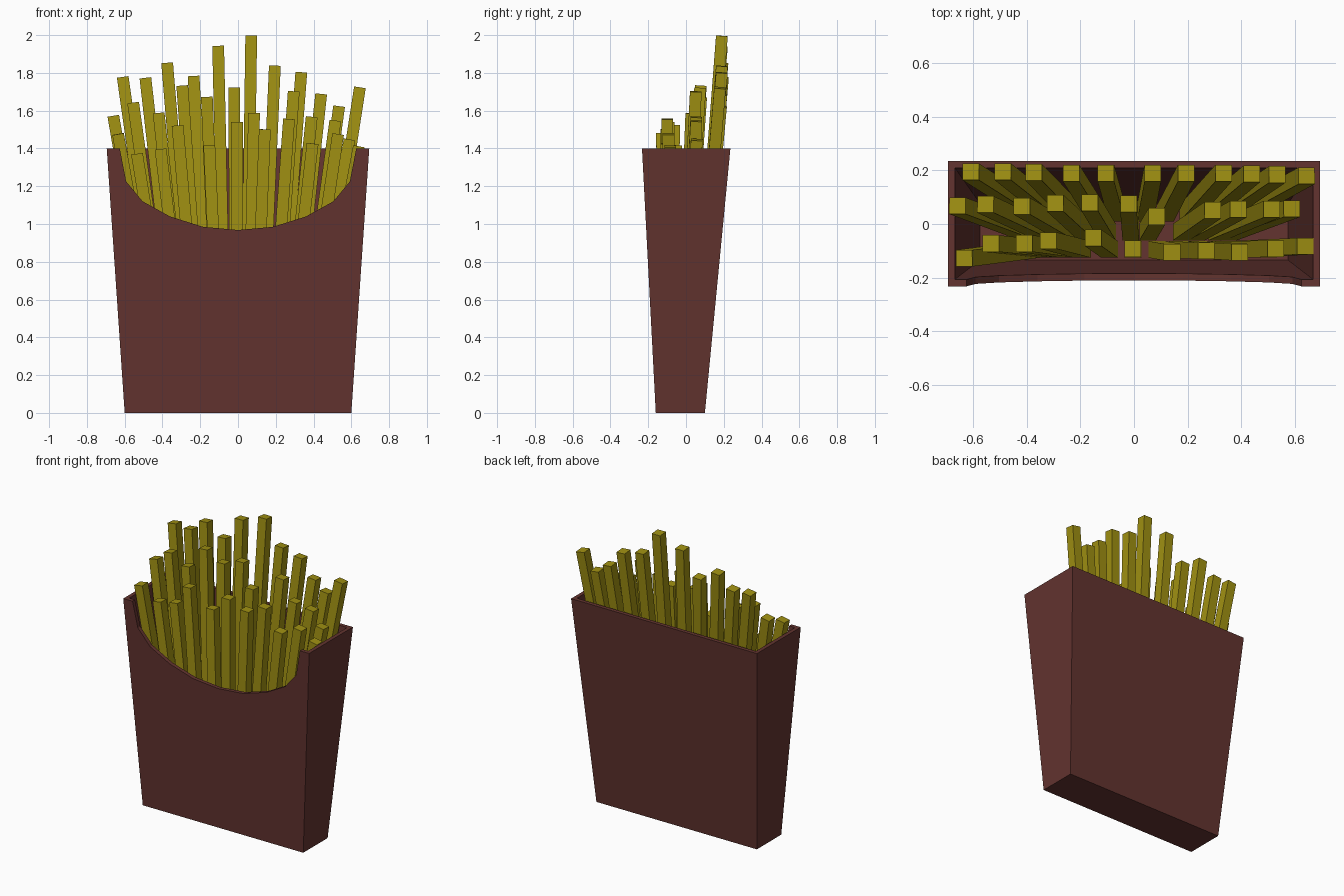
import bpy
from mathutils import Vector

if "Cube" in bpy.data.objects:
    bpy.data.objects.remove(bpy.data.objects["Cube"])


def material(name, color):
    m = bpy.data.materials.new(name)
    m.diffuse_color = color
    m.use_nodes = True
    m.node_tree.nodes["Principled BSDF"].inputs["Base Color"].default_value = m.diffuse_color
    return m


def loft(name, bottom, top, mat=None):
    """Closed solid between two matching loops (counter-clockwise seen from the top loop)."""
    n = len(bottom)
    faces = [tuple(reversed(range(n))), tuple(range(n, 2 * n))]
    faces += [(i, (i + 1) % n, n + (i + 1) % n, n + i) for i in range(n)]
    mesh = bpy.data.meshes.new(name)
    mesh.from_pydata([tuple(v) for v in bottom + top], [], faces)
    mesh.update()
    if mat:
        mesh.materials.append(mat)
    obj = bpy.data.objects.new(name, mesh)
    bpy.context.collection.objects.link(obj)
    return obj


def section(z, inset=0.0):
    """Rectangular cross-section of the tapered carton at height z."""
    t = z / 1.4
    x = 0.6 + 0.095 * t - inset
    y0 = -0.16 - 0.073 * t + inset
    y1 = 0.10 + 0.135 * t - inset
    return [Vector(p) for p in ((-x, y0, z), (x, y0, z), (x, y1, z), (-x, y1, z))]


def cut(obj, cutter):
    mod = obj.modifiers.new(cutter.name, 'BOOLEAN')
    mod.operation = 'DIFFERENCE'
    mod.solver = 'EXACT'
    mod.object = cutter
    cutter.hide_render = True
    cutter.hide_set(True)


brown = material("carton_brown", (0.125, 0.034, 0.029, 1))
yellow = material("fry_yellow", (0.35, 0.28, 0.006, 1))

# Tapered carton, hollowed out
carton = loft("carton", section(0), section(1.4), brown)
cavity = loft("cavity_cutter", section(0.027, 0.026), section(1.5, 0.026))
cut(carton, cavity)

# Curved scoop in the front wall
half = [(0.185, 0.985), (0.36, 1.04), (0.505, 1.12), (0.592, 1.225), (0.626, 1.4), (0.626, 1.5)]
outline = [(-x, z) for x, z in reversed(half)] + [(0, 0.968)] + half
scoop = loft("scoop_cutter",
             [Vector((x, 0.0, z)) for x, z in outline],
             [Vector((x, -0.4, z)) for x, z in outline])
cut(carton, scoop)

# Fries: base y of each row, then the top centre (x, y, z) of each fry
rows = {
    "back": (0.04, [
        (-0.61, 0.195, 1.78), (-0.49, 0.195, 1.775), (-0.375, 0.193, 1.855),
        (-0.235, 0.19, 1.785), (-0.105, 0.19, 1.945), (0.07, 0.19, 2.0),
        (0.195, 0.19, 1.84), (0.335, 0.19, 1.805), (0.44, 0.187, 1.69),
        (0.535, 0.185, 1.625), (0.645, 0.18, 1.725)]),
    "middle": (-0.03, [
        (-0.66, 0.068, 1.575), (-0.555, 0.073, 1.645), (-0.42, 0.067, 1.59),
        (-0.295, 0.078, 1.735), (-0.165, 0.08, 1.675), (-0.02, 0.075, 1.725),
        (0.085, 0.028, 1.59), (0.295, 0.052, 1.705), (0.39, 0.055, 1.57),
        (0.515, 0.055, 1.55), (0.59, 0.057, 1.45)]),
    "front": (-0.095, [
        (-0.635, -0.128, 1.48), (-0.535, -0.073, 1.375), (-0.41, -0.073, 1.4),
        (-0.32, -0.062, 1.525), (-0.152, -0.052, 1.42), (-0.005, -0.093, 1.545),
        (0.142, -0.105, 1.505), (0.27, -0.1, 1.56), (0.395, -0.105, 1.43),
        (0.53, -0.093, 1.48), (0.64, -0.083, 1.415)]),
}
R = 0.031
for row, (base_y, tops) in rows.items():
    for i, tip in enumerate(tops):
        top = Vector(tip)
        top.z -= 0.004
        base = Vector((top.x * 0.6, base_y, 0.05))
        axis = (top - base).normalized()
        u = Vector((0, 1, 0)).cross(axis).normalized()
        v = axis.cross(u)
        ring = [R * (a * u + b * v) for a, b in ((-1, -1), (1, -1), (1, 1), (-1, 1))]
        loft(f"fry_{row}_{i + 1}", [base + r for r in ring], [top + r for r in ring], yellow)
